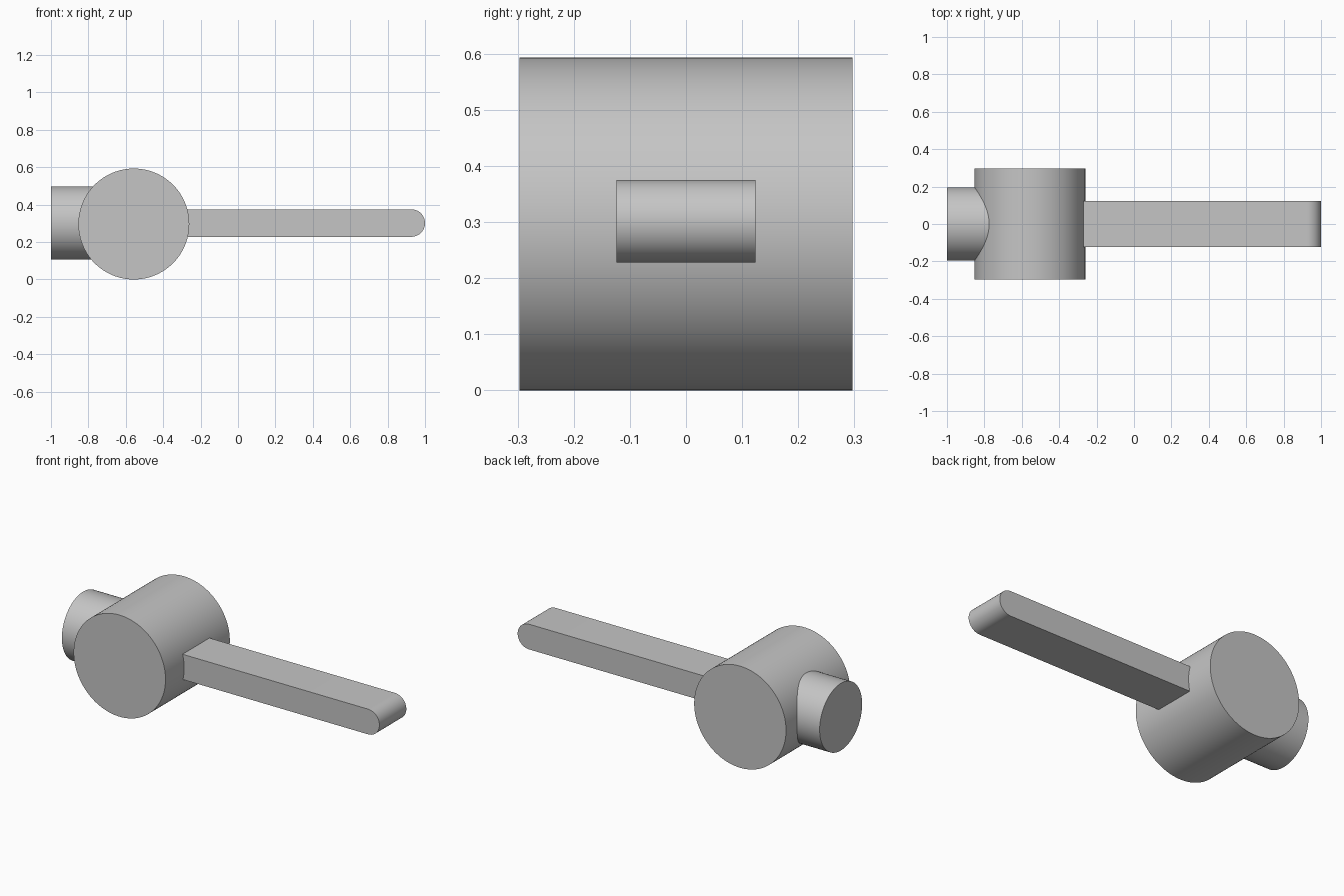
import bpy, math

cube = bpy.data.objects.get("Cube")
if cube:
    bpy.data.objects.remove(cube, do_unlink=True)

HUB_X, HUB_Z, HUB_R = -0.557, 0.2965, 0.2965
ARM_Z, ARM_R, ARM_HALF_WIDTH = 0.3015, 0.0735, 0.124

grey = bpy.data.materials.new("plain grey")
grey.use_nodes = True
colour = (0.56, 0.56, 0.56, 1)
grey.diffuse_color = colour
grey.node_tree.nodes["Principled BSDF"].inputs["Base Color"].default_value = colour


def finish(obj, name):
    obj.name = obj.data.name = name
    obj.data.materials.append(grey)
    bpy.ops.object.select_all(action="DESELECT")
    obj.select_set(True)
    bpy.context.view_layer.objects.active = obj
    bpy.ops.object.transform_apply(location=False, rotation=True, scale=True)
    bpy.ops.object.shade_smooth_by_angle(angle=math.radians(30))
    return obj


def cylinder(name, radius, depth, location, rotation):
    bpy.ops.mesh.primitive_cylinder_add(vertices=128, radius=radius, depth=depth,
                                        location=location, rotation=rotation)
    return finish(bpy.context.object, name)


# Hub lying along y
cylinder("hub", HUB_R, 2 * HUB_R, (HUB_X, 0, HUB_Z), (math.pi / 2, 0, 0))

# Side boss, running from the outer end to inside the hub
boss_length = HUB_X + 1
cylinder("side_boss", 0.196, boss_length, (-1 + boss_length / 2, 0, 0.302),
         (0, math.pi / 2, 0))

# Lever arm: side profile with a rounded tip, extruded across y
steps = 32
profile = [(HUB_X, -ARM_R)]
for i in range(steps + 1):
    a = math.pi * (i / steps - 0.5)
    profile.append((1 - ARM_R + ARM_R * math.cos(a), ARM_R * math.sin(a)))
profile.append((HUB_X, ARM_R))

n = len(profile)
verts = [(x, y, z) for y in (-ARM_HALF_WIDTH, ARM_HALF_WIDTH) for x, z in profile]
faces = [list(range(n)), list(range(2 * n - 1, n - 1, -1))]
faces += [(i, i + n, (i + 1) % n + n, (i + 1) % n) for i in range(n)]
mesh = bpy.data.meshes.new("lever_arm")
mesh.from_pydata(verts, [], faces)
arm = bpy.data.objects.new("lever_arm", mesh)
arm.location.z = ARM_Z
bpy.context.collection.objects.link(arm)
finish(arm, "lever_arm")
